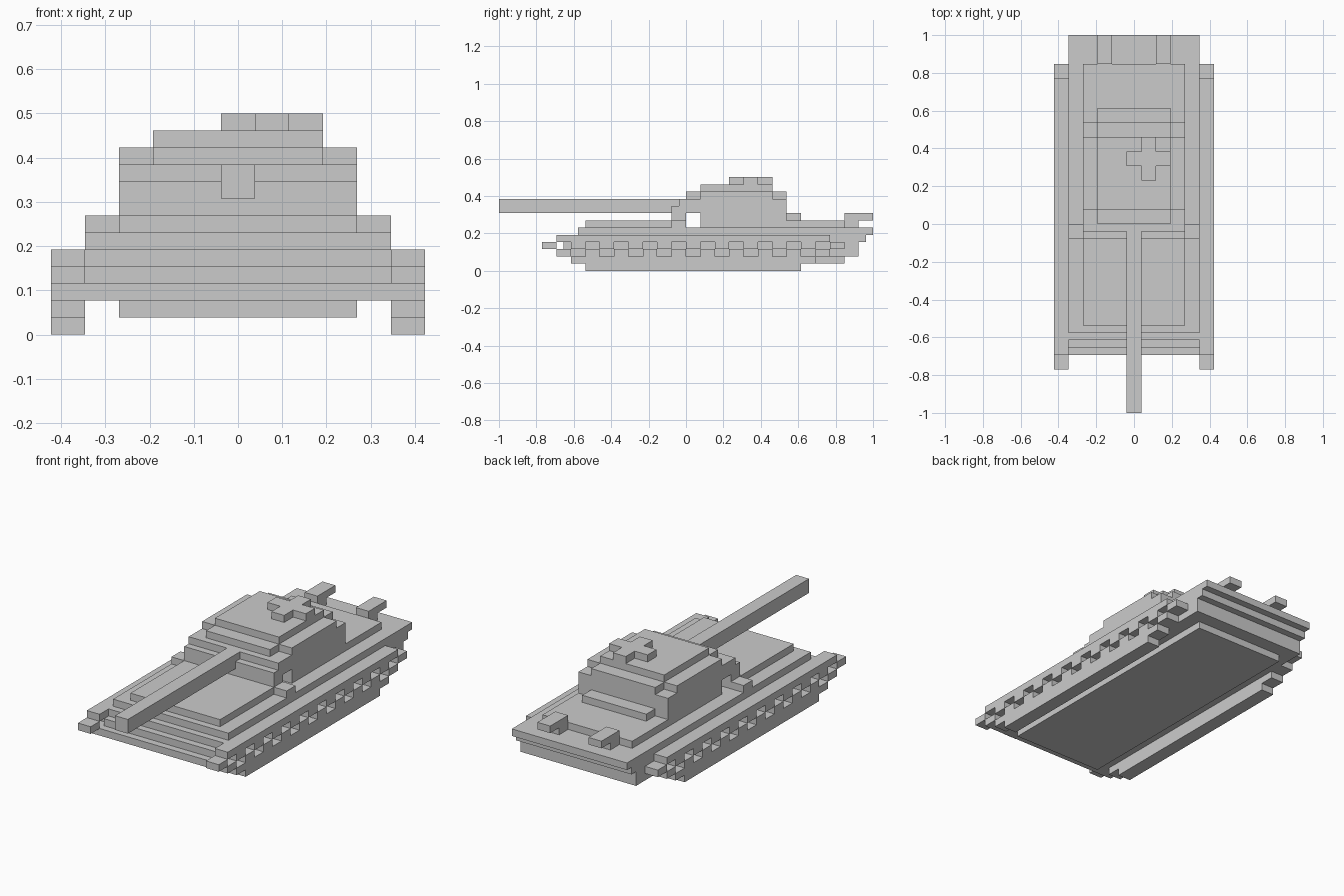
import bpy, bmesh
from mathutils import Vector

if "Cube" in bpy.data.objects:
    bpy.data.objects.remove(bpy.data.objects["Cube"])

U = 1 / 26  # block size: the whole model sits on this grid


def mirrored(boxes):
    """Add the x-mirrored copy of every box (x0, x1, y0, y1, z0, z1)."""
    return boxes + [(-b[1], -b[0], *b[2:]) for b in boxes]


parts = {}

# Hull: stepped layers with sloping nose and overhanging tail
parts["hull"] = [
    (-7, 7, -16, 22, 1, 2),
    (-9, 9, -18, 24, 2, 3),
    (-9, 9, -17, 24, 3, 4),
    (-9, 9, -16, 25, 4, 5),
    (-9, 9, -15, 26, 5, 6),
]

# Raised deck, split by the slot under the turret front
parts["deck_plate"] = [(-7, 7, -14, 0, 6, 7), (-7, 7, 2, 22, 6, 7)]

# Tracks: stepped lower run with upright teeth
track = [(9, 11, -14, 16, 0, 1), (9, 11, -16, 18, 1, 2)]
track += [(9, 11, y, y + 2, 2, 3) for y in range(-18, 20, 4)]
parts["tracks"] = mirrored(track)

# Fenders: top strip, drooping tips and hanging teeth
fender = [(9, 11, -18, 20, 4, 5), (9, 11, -20, -18, 3, 4), (9, 11, 20, 22, 3, 4)]
fender += [(9, 11, y, y + 2, 3, 4) for y in range(-16, 18, 4)]
parts["fenders"] = mirrored(fender)

# Turret body, stepped roof and rear box
parts["turret"] = [
    (-7, 7, -2, 0, 7, 9),
    (-7, 7, 2, 14, 7, 9),
    (-7, 7, 0, 2, 8, 9),
    (-7, 7, -1, 14, 9, 10),
    (-7, 7, 2, 12, 10, 11),
    (-5, 5, 0, 14, 10, 11),
    (-5, 5, 2, 12, 11, 12),
]
parts["turret_rear_box"] = [(-5, 5, 14, 16, 7, 8)]
parts["turret_side_blocks"] = mirrored([(7, 9, -2, 0, 6, 7)])

# Cross-shaped hatch on the right of the roof
parts["hatch"] = [(1, 3, 6, 12, 12, 13), (-1, 5, 8, 10, 12, 13)]

# Gun barrel
parts["gun_barrel"] = [(-1, 1, -26, -1, 8, 10)]

# Exhausts: a foot and a longer overhanging top
parts["exhausts"] = mirrored([(3, 5, 22, 24, 6, 7), (3, 5, 22, 26, 7, 8)])


def cells(boxes):
    return {(x, y, z) for x0, x1, y0, y1, z0, z1 in boxes
            for x in range(x0, x1) for y in range(y0, y1) for z in range(z0, z1)}


filled = {name: cells(boxes) for name, boxes in parts.items()}
solid = set().union(*filled.values())


def build(name, own):
    """Skin a part's blocks, leaving out faces hidden against any block."""
    bm = bmesh.new()
    verts = {}

    def vert(p):
        if p not in verts:
            verts[p] = bm.verts.new(Vector(p) * U)
        return verts[p]

    for c in sorted(own):
        for axis in range(3):
            a, b = (axis + 1) % 3, (axis + 2) % 3
            for side in (0, 1):
                n = list(c)
                n[axis] += 2 * side - 1
                if tuple(n) in solid:
                    continue
                quad = []
                for da, db in ((0, 0), (1, 0), (1, 1), (0, 1)):
                    p = list(c)
                    p[axis] += side
                    p[a] += da
                    p[b] += db
                    quad.append(vert(tuple(p)))
                bm.faces.new(quad if side else quad[::-1])
    # Merge flat block faces into large panels
    bmesh.ops.dissolve_limit(bm, angle_limit=0.01, verts=bm.verts[:], edges=bm.edges[:])
    me = bpy.data.meshes.new(name)
    bm.to_mesh(me)
    bm.free()
    bpy.context.collection.objects.link(bpy.data.objects.new(name, me))


for name, own in filled.items():
    build(name, own)
